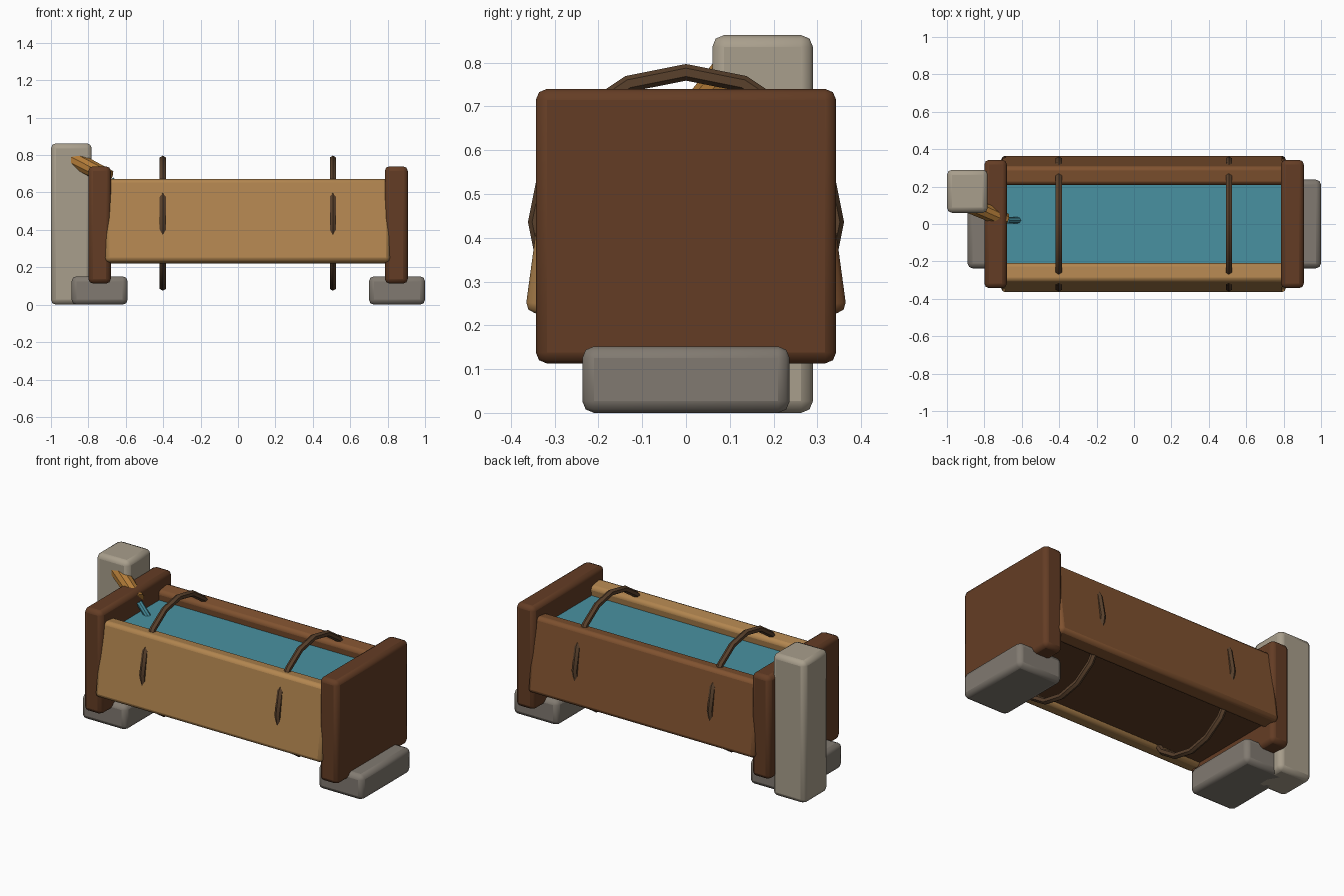
import bpy, math
from mathutils import Vector

if "Cube" in bpy.data.objects:
    bpy.data.objects.remove(bpy.data.objects["Cube"])


def material(name, hexa):
    m = bpy.data.materials.new(name)
    rgb = [(int(hexa[i:i + 2], 16) / 255) ** 2.2 for i in (0, 2, 4)]
    m.diffuse_color = (*rgb, 1)
    m.use_nodes = True
    m.node_tree.nodes["Principled BSDF"].inputs["Base Color"].default_value = m.diffuse_color
    return m


END = material("end_wood", "643F29")
LIGHT = material("light_wood", "B08450")
MID = material("mid_wood", "7F5333")
FLOOR = material("floor_wood", "5F4029")
HOOP = material("hoop_vine", "5A4330")
SPOUT = material("spout_wood", "B07A3A")
POST = material("post_stone", "A79D8B")
FOOT = material("foot_stone", "807970")
WATER = material("water", "4A90A0")


def finish(o, name, mat):
    o.name = name
    o.data.materials.append(mat)
    bpy.ops.object.shade_smooth_by_angle(angle=math.radians(35))
    return o


def box(name, lo, hi, mat, bevel=0.0, tilt=0.0):
    lo, hi = Vector(lo), Vector(hi)
    bpy.ops.mesh.primitive_cube_add(size=1, location=(lo + hi) / 2)
    o = bpy.context.object
    o.scale = hi - lo
    bpy.ops.object.transform_apply(location=False, rotation=False, scale=True)
    o.rotation_euler.x = tilt
    if bevel:
        b = o.modifiers.new("bevel", 'BEVEL')
        b.width, b.segments = bevel, 2
    return finish(o, name, mat)


def rod(name, a, b, r1, r2, mat, sides=10):
    a, b = Vector(a), Vector(b)
    bpy.ops.mesh.primitive_cone_add(vertices=sides, radius1=r1, radius2=r2,
                                    depth=(b - a).length, location=(a + b) / 2)
    o = bpy.context.object
    o.rotation_euler = (b - a).to_track_quat('Z', 'Y').to_euler()
    return finish(o, name, mat)


# End boards and stone feet
box("end_board_left", (-.80, -.343, .113), (-.68, .343, .74), END, .025)
box("end_board_right", (.785, -.343, .113), (.908, .343, .74), END, .025)
box("foot_left", (-.89, -.237, 0), (-.59, .237, .152), FOOT, .027)
box("foot_right", (.70, -.237, 0), (1.0, .237, .152), FOOT, .027)

# Side planks leaning inward towards the top
for side, name, mat in ((-1, "front_plank", LIGHT), (1, "back_plank", MID)):
    box(name, (-.71, side * .287 - .051, .222), (.812, side * .287 + .051, .67),
        mat, .022, side * .135)

# Floor and water
box("floor", (-.70, -.28, .24), (.80, .28, .32), FLOOR)
box("water", (-.69, -.24, .56), (.79, .24, .605), WATER)

# Binding hoops
for i, x in enumerate((-.402, .507)):
    bpy.ops.mesh.primitive_torus_add(major_segments=16, minor_segments=6,
                                     major_radius=.342, minor_radius=.019,
                                     location=(x, 0, .436),
                                     rotation=(0, math.pi / 2, 0))
    finish(bpy.context.object, f"hoop_{i + 1}", HOOP)

# Stone post, wooden spout and falling water
box("post", (-1.0, .06, 0), (-.782, .29, .863), POST, .027)
rod("spout", (-.95, .135, .812), (-.69, .02, .68), .05, .042, SPOUT)
rod("water_stream", (-.68, .02, .668), (-.615, .02, .59), .018, .018, WATER, 8)
